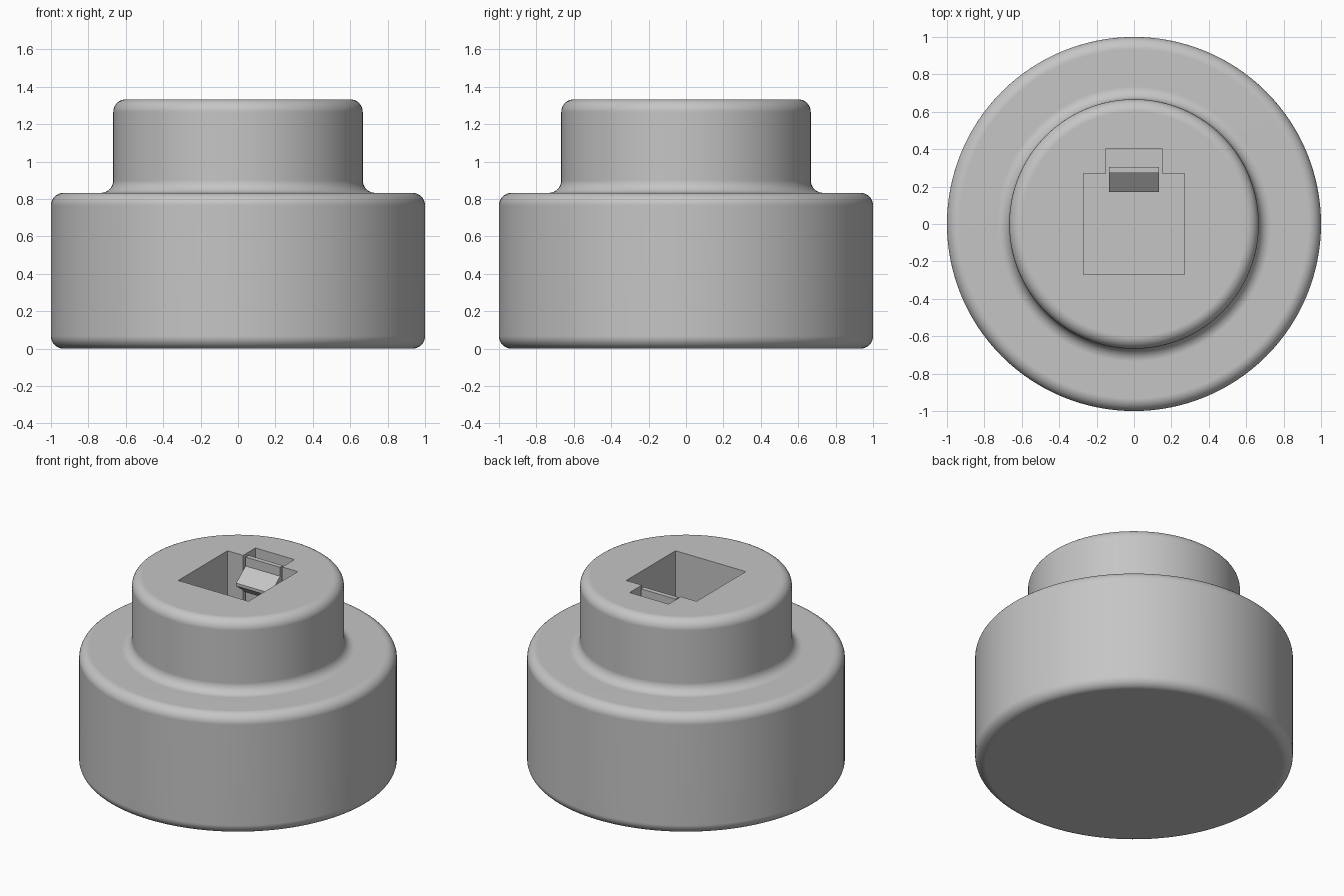
import bpy, bmesh
from math import sin, cos, radians, tau
from mathutils import Vector

cube = bpy.data.objects.get("Cube")
if cube:
    bpy.data.objects.remove(cube, do_unlink=True)

BASE_R, NECK_R = 1.0, 0.667
STEP_Z, TOP_Z, FLOOR_Z = 0.833, 1.333, 0.667
FILLET = 0.067

grey = bpy.data.materials.new("plain grey")
grey.use_nodes = True
colour = (0.56, 0.56, 0.56, 1)
grey.diffuse_color = colour
grey.node_tree.nodes["Principled BSDF"].inputs["Base Color"].default_value = colour


def make_object(name, bm):
    bmesh.ops.recalc_face_normals(bm, faces=bm.faces)
    mesh = bpy.data.meshes.new(name)
    bm.to_mesh(mesh)
    bm.free()
    mesh.materials.append(grey)
    obj = bpy.data.objects.new(name, mesh)
    bpy.context.collection.objects.link(obj)
    return obj


def prism(name, points, direction):
    """Extrude a closed outline along a direction."""
    bm = bmesh.new()
    face = bm.faces.new([bm.verts.new(p) for p in points])
    result = bmesh.ops.extrude_face_region(bm, geom=[face], use_keep_orig=True)
    moved = [v for v in result["geom"] if isinstance(v, bmesh.types.BMVert)]
    bmesh.ops.translate(bm, verts=moved, vec=Vector(direction))
    return make_object(name, bm)


def arc(r, z, start, end, steps=8):
    angles = [radians(start + (end - start) * i / steps) for i in range(steps + 1)]
    return [(r + FILLET * cos(a), z + FILLET * sin(a)) for a in angles]


def lathe(name, profile, sides=128):
    bm = bmesh.new()
    rings = [[bm.verts.new((r * cos(tau * i / sides), r * sin(tau * i / sides), z))
              for i in range(sides)] for r, z in profile]
    for low, high in zip(rings, rings[1:]):
        for i in range(sides):
            j = (i + 1) % sides
            bm.faces.new((low[i], low[j], high[j], high[i]))
    bm.faces.new(rings[0])
    bm.faces.new(rings[-1])
    return make_object(name, bm)


# Stepped round body with rounded rims and a filleted neck
body = lathe("body",
             arc(BASE_R - FILLET, FILLET, -90, 0)
             + arc(BASE_R - FILLET, STEP_Z - FILLET, 0, 90)
             + arc(NECK_R + FILLET, STEP_Z + FILLET, 270, 180)
             + arc(NECK_R - FILLET, TOP_Z - FILLET, 0, 90))

# Square socket with a clip slot at the back
half, slot, back = 0.27, 0.15, 0.405
right_side = [(half, -half), (half, half), (slot, half), (slot, back)]
outline = right_side + [(-x, y) for x, y in reversed(right_side)]
cutter = prism("socket_cutter", [(x, y, FLOOR_Z) for x, y in outline], (0, 0, 1))
cutter.hide_render = True
cutter.hide_set(True)

cut = body.modifiers.new("socket", "BOOLEAN")
cut.operation = "DIFFERENCE"
cut.solver = "EXACT"
cut.object = cutter
bpy.context.view_layer.objects.active = body
body.select_set(True)
bpy.ops.object.modifier_apply(modifier=cut.name)
bpy.data.objects.remove(cutter, do_unlink=True)
bpy.ops.object.shade_smooth_by_angle(angle=radians(30))
weighted = body.modifiers.new("flat_caps", "WEIGHTED_NORMAL")
weighted.keep_sharp = True

# Springy tongue with a wedge catch, standing free in the slot
tongue_front, tongue_back, catch = 0.272, 0.305, 0.17
side = [(tongue_back, FLOOR_Z - 0.01), (tongue_back, TOP_Z - 0.008),
        (tongue_front, TOP_Z - 0.008), (tongue_front, TOP_Z - 0.07),
        (catch, TOP_Z - 0.15), (catch, TOP_Z - 0.17),
        (tongue_front, TOP_Z - 0.25), (tongue_front, FLOOR_Z - 0.01)]
width = 0.133
prism("clip_tongue", [(-width, y, z) for y, z in side], (2 * width, 0, 0))
